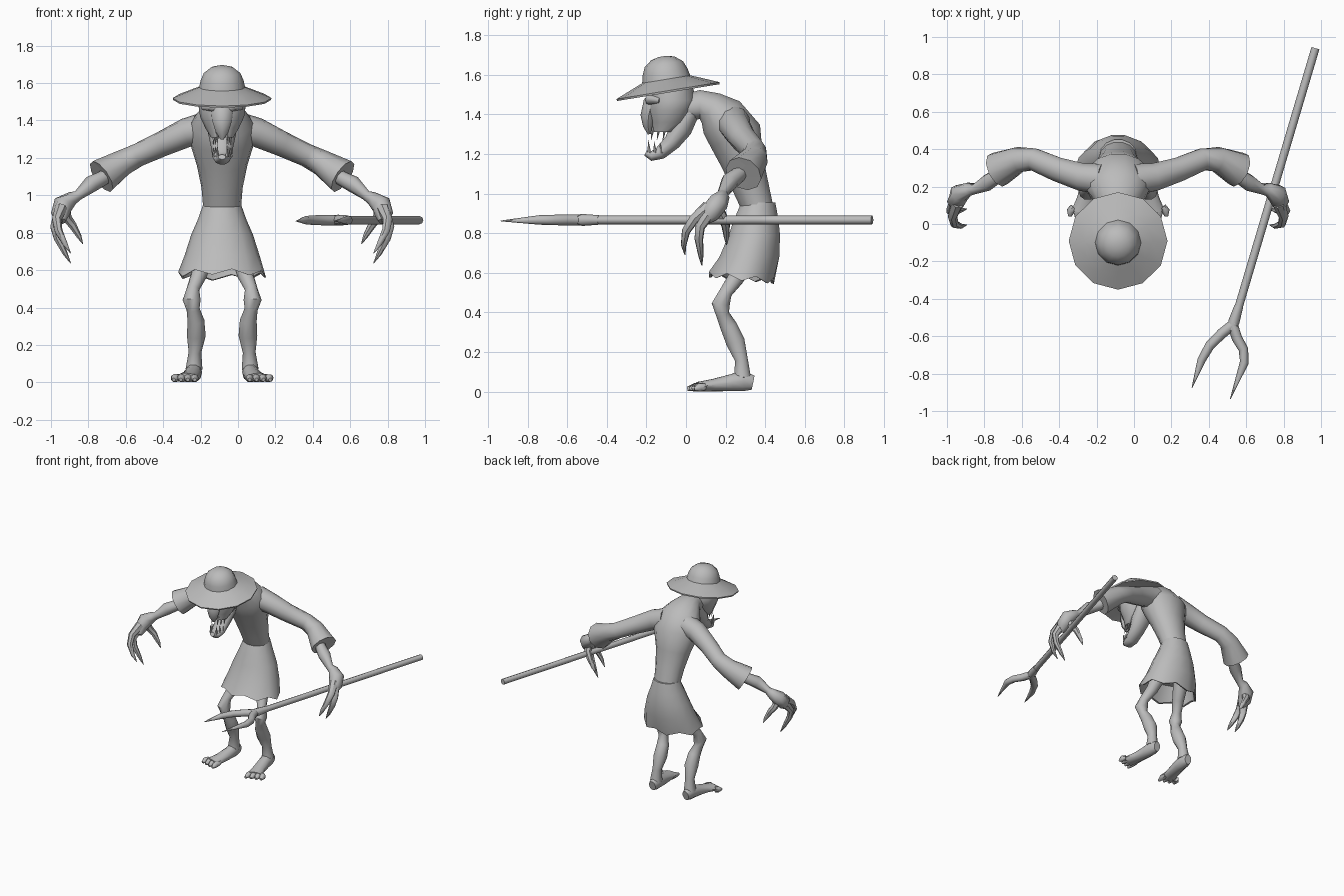
import bpy, bmesh, math
from mathutils import Vector

CX = -0.085  # symmetry plane of the body
grey = bpy.data.materials.new("plain grey")
grey.diffuse_color = (0.5, 0.5, 0.5, 1)


def finish(bm, name, angle=50):
    bmesh.ops.recalc_face_normals(bm, faces=bm.faces)
    me = bpy.data.meshes.new(name)
    bm.to_mesh(me)
    bm.free()
    me.materials.append(grey)
    ob = bpy.data.objects.new(name, me)
    bpy.context.collection.objects.link(ob)
    bpy.ops.object.select_all(action='DESELECT')
    ob.select_set(True)
    bpy.context.view_layer.objects.active = ob
    bpy.ops.object.shade_smooth_by_angle(angle=math.radians(angle))
    return ob


def loft(name, pts, n=10, side=(1, 0, 0), axis=None, angle=50, bend=None):
    """Skin elliptical rings (x, y, z, side radius, other radius) along a path."""
    bm = bmesh.new()
    rings = []
    P = [Vector(p[:3]) for p in pts]
    for i, p in enumerate(pts):
        t = Vector(axis) if axis else P[min(i + 1, len(P) - 1)] - P[max(i - 1, 0)]
        t.normalize()
        u = Vector(side)
        u = (u - t * u.dot(t)).normalized()
        v = t.cross(u)
        ring = []
        for k in range(n):
            w = math.tau * k / n
            co = P[i] + u * p[3] * math.cos(w) + v * p[-1] * math.sin(w)
            if bend:
                co = bend(i, k, co)
            ring.append(bm.verts.new(co))
        rings.append(ring)
    for a, b in zip(rings, rings[1:]):
        for k in range(n):
            bm.faces.new((a[k], a[(k + 1) % n], b[(k + 1) % n], b[k]))
    bm.faces.new(rings[0])
    bm.faces.new(rings[-1][::-1])
    return finish(bm, name, angle)


def body(pts):  # centred path from (y, z, half width, half depth)
    return [(CX, *p) for p in pts]


def sided(s, pts):  # path given by distance from the symmetry plane
    return [(CX + s * p[0], *p[1:]) for p in pts]


# Torso with hunched back and neck
loft("torso", body([(-0.01, 1.43, .07, .07), (.07, 1.45, .085, .075), (.125, 1.43, .125, .09),
                    (.18, 1.385, .165, .125), (.25, 1.29, .175, .14), (.285, 1.16, .135, .11),
                    (.325, 1.04, .11, .095), (.365, .92, .1, .08)]), 14)


# Skirt with zigzag hem, hollow underneath
def hem(i, k, co):
    if i in (4, 5):
        co.z += (.018 if k % 2 else -.012) - .1 * (co.y - .275)
    return co


loft("skirt", body([(.365, .955, .1, .088), (.355, .87, .13, .115), (.345, .79, .165, .133),
                    (.32, .68, .2, .155), (.28, .572, .235, .168), (.28, .575, .222, .155),
                    (.32, .7, .18, .135)]), 14, axis=(0, 0, -1), bend=hem)

# Skull, hooked nose and lower jaw
loft("skull", body([(-.08, 1.55, .11, .11), (-.07, 1.47, .125, .125), (-.08, 1.42, .118, .115),
                    (-.085, 1.36, .09, .09), (-.11, 1.31, .06, .06)]), 12, axis=(0, 0, -1))
loft("nose", body([(-.12, 1.5, .06, .05), (-.175, 1.45, .06, .045), (-.19, 1.39, .05, .04),
                   (-.192, 1.34, .035, .025), (-.185, 1.3, .01, .008)]), 8)
loft("jaw", body([(.02, 1.41, .07, .05), (-.025, 1.33, .075, .06), (-.07, 1.26, .06, .045),
                  (-.13, 1.205, .052, .035), (-.175, 1.19, .042, .026), (-.205, 1.205, .02, .015)]), 10)
for s in (-1, 1):
    loft("brow", sided(s, [(.015, -.19, 1.46, .015), (.055, -.185, 1.475, .026),
                           (.1, -.13, 1.47, .015)]), 8, side=(0, 0, 1))
    for j in range(3):
        y = -.185 + .03 * j
        d = .026 + .01 * j
        loft("lower_tooth", sided(s, [(d, y, 1.205, .01), (d, y - .006, 1.27 - .008 * j, .001)]), 5)
        loft("upper_tooth", sided(s, [(d, y + .02, 1.335, .01), (d, y + .008, 1.27, .001)]), 5)

# Hat: tilted lathe with crown, brim and underside
tilt = math.radians(9.3)


def tip_hat(i, k, co):
    y, z = co.y + .09, co.z - 1.517
    co.y = -.09 + y * math.cos(tilt) - z * math.sin(tilt)
    co.z = 1.517 + y * math.sin(tilt) + z * math.cos(tilt)
    return co


loft("hat", body([(-.09, 1.695, .02, .02), (-.09, 1.685, .06, .06), (-.09, 1.655, .098, .098),
                  (-.09, 1.615, .115, .115), (-.09, 1.578, .123, .123), (-.09, 1.555, .18, .18),
                  (-.09, 1.52, .264, .264), (-.09, 1.51, .262, .262), (-.09, 1.535, .15, .15)]),
     12, axis=(0, 0, -1), angle=40, bend=tip_hat)

for s in (-1, 1):
    # Sleeve, flaring to a hollow cuff
    loft("sleeve", sided(s, [(.09, .24, 1.36, .085), (.19, .25, 1.335, .078), (.32, .29, 1.275, .068),
                             (.45, .345, 1.215, .062), (.53, .345, 1.175, .07), (.645, .29, 1.1, .097),
                             (.64, .292, 1.1, .085), (.53, .345, 1.17, .05)]),
         10, side=(0, 0, 1))
    # Forearm, wrist and palm
    loft("forearm", sided(s, [(.53, .34, 1.17, .035), (.64, .26, 1.09, .04), (.70, .22, 1.06, .045),
                              (.77, .185, 1.0, .027), (.80, .185, .985, .036), (.85, .16, .95, .055),
                              (.865, .12, .9, .05), (.86, .09, .86, .025)]), 8, side=(0, 1, 0))
    # Clawed fingers and thumb
    for name, pts in (
        ("front_finger", [(.86, .11, .93, .035), (.885, .04, .87, .026), (.875, .0, .81, .022),
                          (.84, -.012, .74, .014), (.81, -.005, .69, .002)]),
        ("middle_finger", [(.865, .12, .91, .035), (.895, .07, .83, .026), (.88, .065, .77, .022),
                           (.84, .075, .69, .014), (.81, .08, .637, .002)]),
        ("thumb", [(.845, .15, .94, .032), (.83, .185, .88, .026), (.80, .2, .84, .022),
                   (.765, .205, .78, .014), (.745, .205, .74, .002)])):
        loft(name, sided(s, pts), 7)

    # Leg with knobbly knee
    loft("leg", sided(s, [(.10, .31, .68, .055), (.125, .25, .57, .043), (.155, .2, .5, .034),
                          (.163, .175, .44, .048), (.155, .185, .39, .035), (.14, .215, .33, .045),
                          (.138, .25, .25, .05), (.145, .28, .16, .034), (.15, .285, .07, .045)]), 10)
    # Foot and toes
    loft("foot", sided(s, [(.148, .338, .045, .028, .038), (.15, .29, .055, .043, .055),
                           (.155, .23, .045, .045, .045), (.17, .14, .033, .048, .033),
                           (.19, .06, .025, .06, .025)]), 10)
    for j in range(4):
        d = .147 + .03 * j
        loft("toe", sided(s, [(d, .09, .024, .022), (d + .006 * j, .045 + .008 * j, .022, .022),
                              (d + .007 * j, .006 + .012 * j, .014, .01)]), 7)

# Pitchfork: long shaft, socket and two curved tines
loft("shaft", [(.97, .94, .867, .022), (.54, -.51, .867, .022)], 8)
loft("fork_socket", [(.56, -.44, .867, .024), (.535, -.52, .867, .03), (.52, -.57, .867, .025)], 8)
loft("left_tine", [(.54, -.53, .867, .028), (.47, -.585, .867, .028), (.405, -.65, .867, .026),
                   (.36, -.73, .867, .022), (.31, -.875, .862, .002)], 8, side=(0, 0, 1))
loft("right_tine", [(.525, -.53, .867, .028), (.55, -.61, .867, .028), (.585, -.67, .867, .026),
                    (.59, -.74, .867, .024), (.515, -.935, .862, .002)], 8, side=(0, 0, 1))
